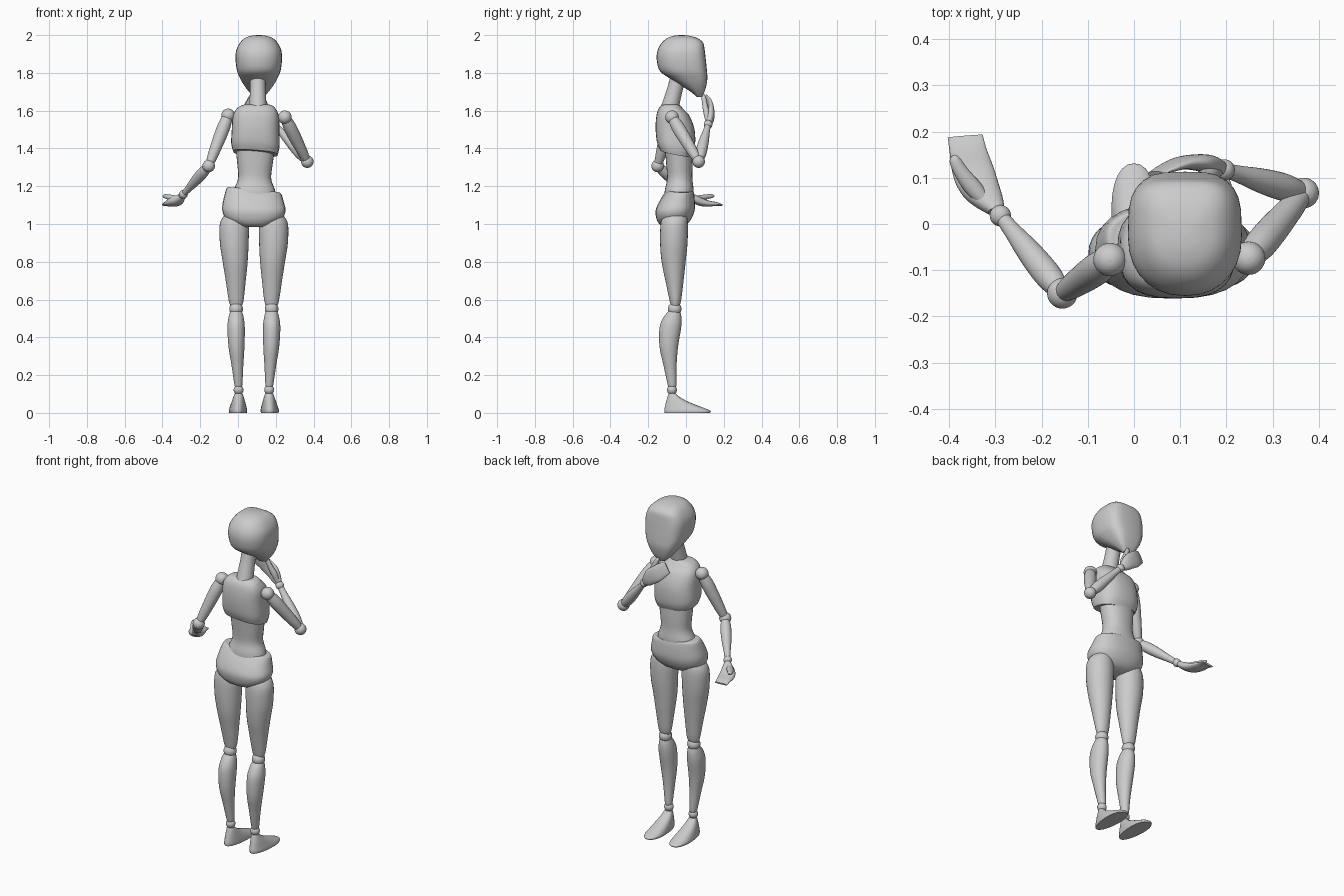
import bpy, bmesh, math
from mathutils import Vector

SIDES = 28


def smooth_path(rows, steps=5):
    """Catmull-Rom interpolation through rows of numbers."""
    out = []
    for i in range(len(rows) - 1):
        p0, p1, p2, p3 = (rows[max(i - 1, 0)], rows[i], rows[i + 1],
                          rows[min(i + 2, len(rows) - 1)])
        for k in range(steps):
            t = k / steps
            out.append([0.5 * (2 * b + (c - a) * t + (2 * a - 5 * b + 4 * c - d) * t * t
                               + (3 * b - a - 3 * c + d) * t ** 3)
                        for a, b, c, d in zip(p0, p1, p2, p3)])
    return out + [list(rows[-1])]


def skin(name, loops, angle=40):
    bm = bmesh.new()
    rings = [[bm.verts.new(p) for p in loop] for loop in loops]
    for r, s in zip(rings, rings[1:]):
        for i in range(len(r)):
            j = (i + 1) % len(r)
            bm.faces.new((r[i], r[j], s[j], s[i]))
    bm.faces.new(rings[0][::-1])
    bm.faces.new(rings[-1])
    bmesh.ops.recalc_face_normals(bm, faces=bm.faces)
    mesh = bpy.data.meshes.new(name)
    bm.to_mesh(mesh)
    bm.free()
    mesh.polygons.foreach_set("use_smooth", [True] * len(mesh.polygons))
    mesh.set_sharp_from_angle(angle=math.radians(angle))
    ob = bpy.data.objects.new(name, mesh)
    bpy.context.collection.objects.link(ob)
    return ob


def unit(i, n_front, n_back):
    """Point on a superellipse, squarer towards +y if n_front is larger."""
    a = 2 * math.pi * i / SIDES
    c, s = math.cos(a), math.sin(a)
    e = 2 / (n_front if s > 0 else n_back)
    return math.copysign(abs(c) ** e, c), math.copysign(abs(s) ** e, s)


def loft(name, rows, n_front=2.0, n_back=2.0, taper=0.0):
    """Stack of rings: z, centre x, back y, front y, half width, x tilt, y tilt."""
    rows = [tuple(r) + (0,) * (7 - len(r)) for r in rows]
    loops = []
    for z, cx, y0, y1, rx, tx, ty in smooth_path(rows):
        loop = []
        for i in range(SIDES):
            u, v = unit(i, n_front, n_back)
            dx, dy = u * rx * (1 + taper * v), v * (y1 - y0) / 2
            loop.append((cx + dx, (y0 + y1) / 2 + dy, z + tx * dx + ty * dy))
        loops.append(loop)
    return skin(name, loops)


def sweep(name, rows, wide, n=2.0):
    """Sweep along points: x, y, z, half width, half thickness."""
    rows = smooth_path(rows)
    loops = []
    for k, r in enumerate(rows):
        a, b = rows[max(k - 1, 0)], rows[min(k + 1, len(rows) - 1)]
        t = (Vector(b[:3]) - Vector(a[:3])).normalized()
        nrm = t.cross(Vector(wide)).normalized()
        w = Vector(wide).normalized()
        loop = []
        for i in range(SIDES):
            u, v = unit(i, n, n)
            loop.append(Vector(r[:3]) + w * u * r[3] + nrm * v * r[4])
        loops.append(loop)
    return skin(name, loops)


def limb(name, a, b, radii):
    a, b = Vector(a), Vector(b)
    m = len(radii) - 1
    rows = [tuple(a.lerp(b, i / m)) + (r, r) for i, r in enumerate(radii)]
    return sweep(name, rows, (b - a).orthogonal())


def ball(name, p, r):
    rows = [(p[0], p[1], p[2] - r * math.cos(math.pi * k / 8),
             max(r * math.sin(math.pi * k / 8), r * 0.02)) for k in range(9)]
    return sweep(name, [(x, y, z, q, q) for x, y, z, q in rows], (1, 0, 0))


# head and neck
loft("head", [(1.672, .11, .058, .085, .026), (1.70, .11, .025, .098, .052),
              (1.735, .11, -.03, .108, .078), (1.77, .11, -.085, .113, .098),
              (1.81, .11, -.138, .111, .115), (1.87, .11, -.155, .105, .123),
              (1.92, .11, -.150, .099, .119), (1.96, .11, -.128, .090, .099),
              (1.985, .11, -.098, .058, .072), (1.997, .11, -.062, .015, .036),
              (2.0, .11, -.03, -.02, .005)], 3.6, 2.2)
limb("neck", (.105, -.09, 1.60), (.105, -.04, 1.78), (.048, .044, .041, .042))

# torso
loft("chest", [(1.375, .092, -.138, .03, .118, -.08, -.2),
               (1.42, .092, -.154, .047, .128, -.06, -.15),
               (1.50, .093, -.161, .046, .126, 0, -.05),
               (1.57, .094, -.157, .02, .122), (1.61, .096, -.145, -.015, .103),
               (1.63, .10, -.125, -.035, .075), (1.634, .10, -.10, -.06, .03)], 2.5, 2.7)
loft("waist", [(1.13, .085, -.115, .035, .12), (1.18, .086, -.112, .04, .11),
               (1.24, .088, -.10, .034, .088), (1.32, .09, -.105, .034, .094),
               (1.43, .092, -.115, .03, .108)], 2.2, 2.2)
loft("pelvis", [(.985, .084, -.12, -.03, .065), (1.0, .084, -.142, .005, .105),
                (1.03, .084, -.157, .03, .15), (1.075, .084, -.16, .046, .168, -.03),
                (1.13, .084, -.135, .046, .158, -.08),
                (1.175, .084, -.10, .04, .144, -.1, -.05),
                (1.18, .084, -.09, .03, .125, -.1, -.05)], 2.3, 2.5)

# legs, mirrored about the body's middle line
MID = .084
for side, s in (("left", -1), ("right", 1)):
    def leg(part, rows, *shape):
        loft(side + "_" + part, [(z, MID + s * x, a, b, w) for z, x, a, b, w in rows], *shape)
    leg("thigh", [(1.065, .10, -.085, -.03, .02), (1.05, .102, -.115, 0, .05),
                  (1.0, .104, -.134, .01, .076), (.9, .104, -.137, .008, .076),
                  (.8, .099, -.129, -.002, .066), (.7, .096, -.109, -.013, .053),
                  (.6, .094, -.088, -.025, .040), (.565, .094, -.08, -.035, .03)])
    ball(side + "_knee", (MID + s * .094, -.06, .55), .036)
    leg("calf", [(.54, .094, -.09, -.032, .03), (.505, .094, -.12, -.024, .04),
                 (.45, .094, -.14, -.026, .046), (.35, .092, -.140, -.042, .042),
                 (.25, .087, -.119, -.05, .031), (.15, .082, -.097, -.051, .021),
                 (.135, .081, -.092, -.056, .016)])
    ball(side + "_ankle", (MID + s * .081, -.074, .122), .026)
    leg("foot", [(0, .084, -.113, .128, .046), (.012, .084, -.115, .128, .048),
                 (.03, .083, -.112, .085, .044), (.06, .082, -.105, .01, .035),
                 (.085, .081, -.098, -.035, .027), (.103, .081, -.092, -.054, .021)],
        2.2, 2.2, .15)

# arms: shoulder, elbow, wrist
ARMS = {"left": ((-.052, -.077, 1.575), (-.155, -.15, 1.307), (-.289, .018, 1.157)),
        "right": ((.248, -.074, 1.565), (.367, .067, 1.33), (.195, .117, 1.527))}
for side, (sh, el, wr) in ARMS.items():
    ball(side + "_shoulder", sh, .036)
    limb(side + "_upper_arm", sh, el, (.026, .034, .034, .031, .027, .02))
    ball(side + "_elbow", el, .033)
    limb(side + "_forearm", el, wr, (.02, .029, .029, .025, .019, .015))
    ball(side + "_wrist", wr, .023)

# left hand, palm up and reaching forward
sweep("left_hand", [(-.297, .026, 1.15, .018, .015), (-.322, .055, 1.128, .038, .022),
                    (-.338, .085, 1.115, .045, .021), (-.349, .12, 1.108, .045, .016),
                    (-.359, .16, 1.106, .040, .010), (-.365, .19, 1.10, .038, .005)],
      (1, .08, 0), 2.3)
sweep("left_thumb", [(-.315, .04, 1.135, .012, .012), (-.345, .075, 1.137, .019, .016),
                     (-.372, .11, 1.144, .016, .013), (-.388, .138, 1.148, .012, .01),
                     (-.392, .148, 1.149, .004, .004)], (.85, .5, 0))

# right hand, raised to the chin
sweep("right_hand", [(.19, .12, 1.535, .018, .015), (.165, .128, 1.56, .036, .02),
                     (.14, .133, 1.585, .044, .018), (.105, .132, 1.61, .046, .014),
                     (.075, .122, 1.635, .042, .010), (.048, .108, 1.655, .036, .006)],
      (.5, 0, .87), 2.3)
sweep("right_thumb", [(.182, .115, 1.545, .012, .012), (.165, .108, 1.59, .017, .016),
                      (.145, .10, 1.63, .015, .014), (.125, .093, 1.675, .012, .011),
                      (.12, .09, 1.688, .004, .004)], (1, 0, .4))
